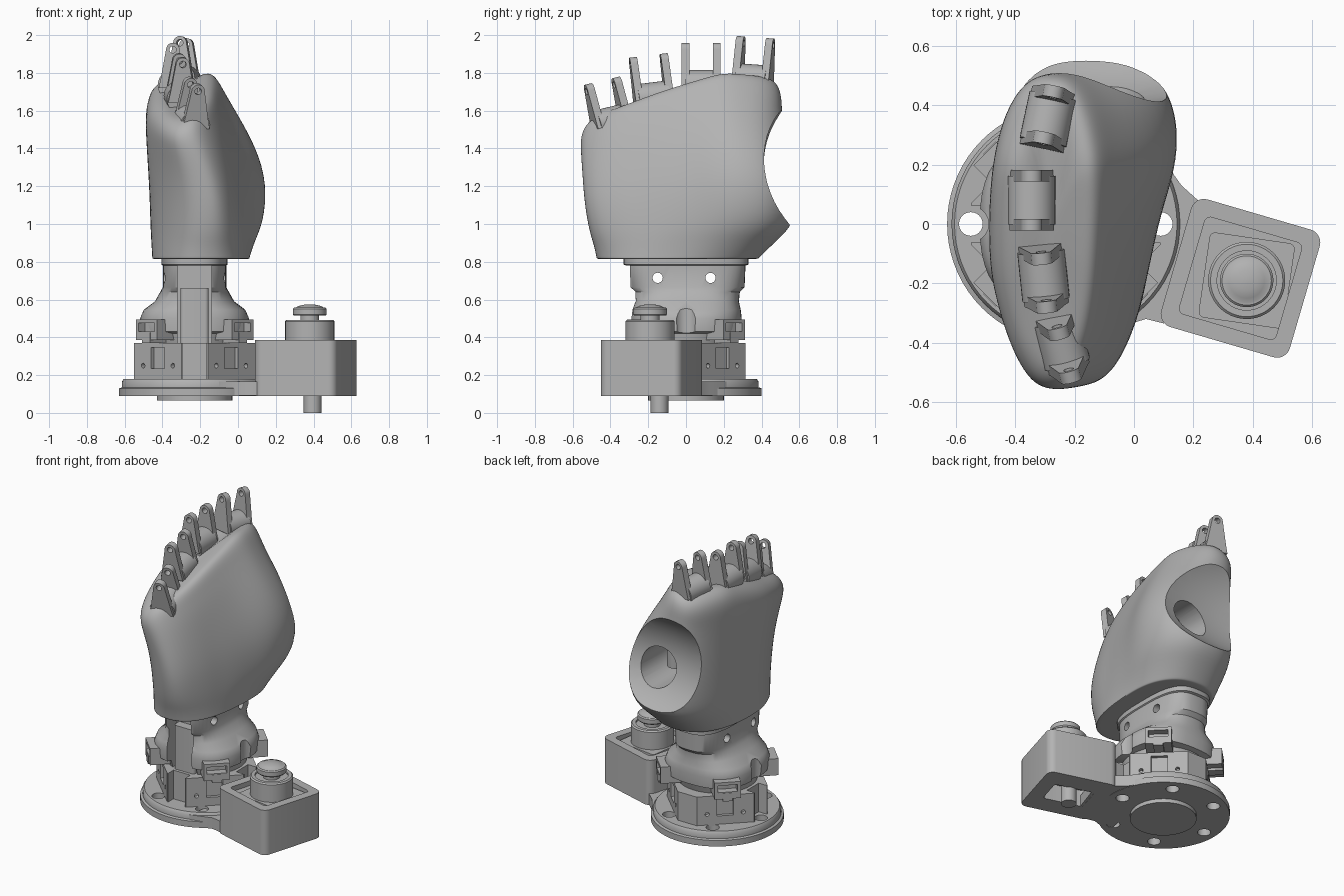
import bpy, bmesh, math
from math import sin, cos, pi, radians
from mathutils import Matrix, Vector

if "Cube" in bpy.data.objects:
    bpy.data.objects.remove(bpy.data.objects["Cube"], do_unlink=True)

grey = bpy.data.materials.new("light_grey")
grey.use_nodes = True
grey.diffuse_color = (0.45, 0.45, 0.45, 1)
grey.node_tree.nodes["Principled BSDF"].inputs["Base Color"].default_value = grey.diffuse_color

CX = -0.23                                   # axis of the base and wrist
BASE = Matrix.Translation((CX, 0, 0))
BOX = Matrix.Rotation(radians(-16.3), 4, "Z")  # frame of the motor housing


def activate(ob):
    bpy.ops.object.select_all(action="DESELECT")
    ob.select_set(True)
    bpy.context.view_layer.objects.active = ob


def loft(name, rings, matrix=Matrix(), subsurf=0, angle=35):
    """Skin a stack of closed rings and cap both ends."""
    bm = bmesh.new()
    loops = [[bm.verts.new(matrix @ Vector(p)) for p in ring] for ring in rings]
    n = len(loops[0])
    for low, high in zip(loops, loops[1:]):
        for i in range(n):
            j = (i + 1) % n
            bm.faces.new((low[i], low[j], high[j], high[i]))
    bm.faces.new(loops[0][::-1])
    bm.faces.new(loops[-1])
    bmesh.ops.recalc_face_normals(bm, faces=bm.faces)
    mesh = bpy.data.meshes.new(name)
    bm.to_mesh(mesh)
    bm.free()
    mesh.materials.append(grey)
    ob = bpy.data.objects.new(name, mesh)
    bpy.context.collection.objects.link(ob)
    activate(ob)
    if subsurf:
        ob.modifiers.new("smooth", "SUBSURF").levels = subsurf
        bpy.ops.object.modifier_apply(modifier="smooth")
    bpy.ops.object.shade_smooth_by_angle(angle=radians(angle))
    return ob


def prism(name, outline, z0, z1, matrix=Matrix()):
    return loft(name, [[(x, y, z) for x, y in outline] for z in (z0, z1)], matrix)


def oval(hx, hy, z, n=48, power=2):
    ring = []
    for i in range(n):
        c, s = cos(2 * pi * i / n), sin(2 * pi * i / n)
        e = 2 / power
        ring.append((math.copysign(hx * abs(c) ** e, c), math.copysign(hy * abs(s) ** e, s), z))
    return ring


def lathe(name, profile, matrix=Matrix(), n=48):
    return loft(name, [oval(r, r, z, n) for r, z in profile], matrix)


def block(name, hx, hy, z0, z1, matrix=Matrix(), r=0.0):
    """Box with rounded vertical corners."""
    pts = []
    for k, (sx, sy) in enumerate(((1, 1), (-1, 1), (-1, -1), (1, -1))):
        for a in ([k * pi / 2 + i * pi / 12 for i in range(7)] if r else [0]):
            pts.append((sx * (hx - r) + r * cos(a), sy * (hy - r) + r * sin(a)))
    return prism(name, pts, z0, z1, matrix)


def cut(target, *cutters):
    for cutter in cutters:
        activate(target)
        mod = target.modifiers.new("cut", "BOOLEAN")
        mod.operation, mod.solver, mod.object = "DIFFERENCE", "EXACT", cutter
        bpy.ops.object.modifier_apply(modifier="cut")
        bpy.data.objects.remove(cutter, do_unlink=True)
    activate(target)
    bpy.ops.object.shade_smooth_by_angle(angle=radians(35))


def lerp_table(table, v):
    for (a, fa), (b, fb) in zip(table, table[1:]):
        if v <= b:
            return fa + (fb - fa) * max(0, (v - a) / (b - a))
    return table[-1][1]


# Base plate: two stepped discs with bolt holes, and a foot under the disc
plate = lathe("base_plate", [(0.4, 0.09), (0.4, 0.13), (0.385, 0.135), (0.385, 0.165), (0.375, 0.18)], BASE, 72)
cut(plate, *[lathe("hole", [(0.04, 0), (0.04, 0.3)],
             BASE @ Matrix.Rotation(k * pi / 3, 4, "Z") @ Matrix.Translation((0.32, 0, 0)), 24)
             for k in range(6)])
lathe("base_foot", [(0.2, 0.065), (0.2, 0.1)], BASE)

# Web that joins the plate to the motor housing, cut clear of the bolt hole
web = prism("plate_web", [(0.0, 0.28), (0.11, 0.2), (0.16, 0.13), (0.21, 0.085), (0.3, 0.0),
                          (0.2, -0.3), (0.1, -0.335), (0.04, -0.32), (-0.1, -0.365)], 0.092, 0.165)
cut(web, lathe("hole", [(0.04, 0), (0.04, 0.3)], BASE @ Matrix.Translation((0.32, 0, 0)), 24))

# Motor housing: rounded box, recessed top, pocket underneath
mid = BOX @ Matrix.Translation((0.396, -0.075, 0))
motor = BOX @ Matrix.Translation((0.418, -0.076, 0))
shaft = Matrix.Translation((0.395, -0.14, 0))
housing = block("motor_housing", 0.226, 0.224, 0.09, 0.387, mid, 0.045)
cut(housing,
    block("recess", 0.17, 0.17, 0.355, 0.5, mid, 0.02),
    block("pocket", 0.13, 0.09, 0, 0.2, mid, 0.02))
block("motor_body", 0.145, 0.145, 0.34, 0.37, motor @ Matrix.Rotation(radians(8), 4, "Z"), 0.02)
lathe("motor_knob", [(0.13, 0.36), (0.13, 0.485), (0.122, 0.493), (0.1, 0.493), (0.1, 0.48), (0.05, 0.48),
                     (0.05, 0.515), (0.085, 0.515), (0.09, 0.522), (0.09, 0.55), (0.083, 0.557), (0.075, 0.557),
                     (0.06, 0.566), (0.035, 0.572), (0.01, 0.575)], motor)
lathe("motor_shaft", [(0.047, 0), (0.047, 0.25)], shaft, 32)

# Lower bracket: octagon with notched short sides; the long diagonals carry connectors
octagon = [(sx * a, sy * b) for sx, sy, a, b in (
    (1, 1, 0.32, 0.07), (1, 1, 0.07, 0.315), (-1, 1, 0.07, 0.315), (-1, 1, 0.32, 0.07),
    (-1, -1, 0.32, 0.07), (-1, -1, 0.07, 0.315), (1, -1, 0.07, 0.315), (1, -1, 0.32, 0.07))]
bracket = prism("lower_bracket", octagon, 0.17, 0.37, BASE)
cut(bracket, *[block("notch", 0.06, 0.062, 0.1, 0.5,
               BASE @ Matrix.Rotation(k * pi / 2, 4, "Z") @ Matrix.Translation((0.32, 0, 0)))
               for k in (0, 2, 3)])
for k in range(4):
    side = BASE @ Matrix.Rotation(pi / 4 + k * pi / 2, 4, "Z")
    face = side @ Matrix.Translation((0.278, 0, 0))
    cut(bracket, block("window", 0.025, 0.05, 0.235, 0.345, face))
    for s in (-1, 1):
        spin = face @ Matrix.Translation((0, s * 0.11, 0.25)) @ Matrix.Rotation(pi / 2, 4, "Y")
        cut(bracket, lathe("screw_hole", [(0.013, -0.03), (0.013, 0.03)], spin, 16))
    plug = block("connector", 0.075, 0.08, 0.385, 0.495, side @ Matrix.Translation((0.285, 0, 0)))
    cut(plug, block("socket", 0.05, 0.06, 0.43, 0.475, side @ Matrix.Translation((0.36, 0, 0))))
    block("connector_clip", 0.06, 0.03, 0.37, 0.425, side @ Matrix.Translation((0.303, 0, 0)))

# Flared wrist with a front channel, side reliefs over the bolts and cross holes
wrist = loft("wrist", [oval(hx, hy, z, 48, p) for hx, hy, z, p in (
    (0.24, 0.24, 0.36, 2), (0.25, 0.26, 0.42, 2), (0.285, 0.29, 0.43, 2.6), (0.29, 0.295, 0.5, 2.6),
    (0.27, 0.29, 0.545, 2.6), (0.21, 0.28, 0.59, 2.5), (0.182, 0.285, 0.64, 2.6), (0.168, 0.31, 0.665, 3),
    (0.168, 0.315, 0.78, 3), (0.175, 0.33, 0.785, 3), (0.175, 0.33, 0.84, 3))], BASE)
cut(wrist, block("channel", 0.09, 0.12, 0.3, 0.78, BASE @ Matrix.Translation((0, -0.3, 0))),
    *[lathe("relief", [(0.06, 0.3), (0.06, 0.6)], BASE @ Matrix.Translation((s * 0.32, 0, 0)), 24) for s in (-1, 1)],
    *[lathe("cross_hole", [(0.027, -0.4), (0.027, 0.4)],
      BASE @ Matrix.Translation((0, y, 0.715)) @ Matrix.Rotation(pi / 2, 4, "Y"), 24) for y in (-0.15, 0.13)])
block("wrist_column", 0.075, 0.08, 0.18, 0.66, BASE @ Matrix.Translation((0, -0.16, 0)), 0.02)

# Hand shell: rings from the wrist to a slanted knuckle line
top_line = [(-0.55, 1.54), (-0.42, 1.6), (-0.1, 1.72), (0.2, 1.81), (0.4, 1.79), (0.6, 1.74)]
palm_line = [(-0.4, 0.54), (-0.2, 0.57), (0, 0.72), (0.2, 1.0), (0.45, 1.22)]  # palm width along the hand
palm_depth = [(0, 0.25), (0.3, 0.95), (0.6, 0.95), (1, 0.2)]        # how strongly it applies
back_line = [(-0.5, 0.82), (-0.15, 1)]                              # back of the hand, narrower in front
levels = [(0, -0.42, 0.05, -0.43, 0.34), (0, -0.455, 0.08, -0.475, 0.385), (0.008, -0.455, 0.08, -0.475, 0.39),
          (0.1, -0.46, 0.11, -0.49, 0.48),
          (0.2, -0.465, 0.145, -0.515, 0.58), (0.4, -0.47, 0.16, -0.54, 0.59), (0.6, -0.48, 0.11, -0.55, 0.55),
          (0.8, -0.49, 0.0, -0.56, 0.51), (0.9, -0.49, -0.06, -0.56, 0.51),
          (0.97, -0.47, -0.1, -0.54, 0.495), (1, -0.42, -0.14, -0.49, 0.45), (0.98, -0.36, -0.2, -0.4, 0.36)]
rings = []
for t, xl, xr, yf, yb in levels:
    ring = []
    for x, y, _ in oval((xr - xl) / 2, (yb - yf) / 2, 0, 32, 2.35):
        y += (yf + yb) / 2
        if x > 0:
            x *= 1 - (1 - lerp_table(palm_line, y)) * lerp_table(palm_depth, t)
        else:
            x *= lerp_table(back_line, y)
        x += (xl + xr) / 2
        top = lerp_table(top_line, y) + 0.3 * min(0, x + 0.25)
        ring.append((x, y, 0.815 + t * (top - 0.815)))
    rings.append(ring)
hand = loft("hand_shell", rings, subsurf=2)

# Thumb seat: a broad scoop with a round bore
dish = [oval(0.85 * sin(a), 0.42 * sin(a), -0.42 * cos(a), 64) for a in [0.02 + i * (pi - 0.04) / 32 for i in range(33)]]
scoop = loft("scoop", dish, Matrix.Translation((-0.16, 0.815, 1.32)) @ Matrix.Rotation(pi / 2, 4, "X"))
bore = lathe("bore", [(0.125, -0.25), (0.125, 0.3)],
             Matrix.Translation((-0.09, 0.42, 1.22)) @ Matrix.Rotation(pi / 2, 4, "X"))
cut(hand, scoop, bore)
lathe("thumb_pivot", [(0.05, -0.06), (0.05, 0.06)], Matrix.Translation((-0.09, 0.24, 1.22)), 32)

# Knuckles: a drum between two drilled prongs; x, y, drum top, gap, twist, tilt
tip = [(0.036 * cos(a), 0.168 + 0.036 * sin(a)) for a in [i * pi / 10 for i in range(11)]]
prong_outline = [(0.075, -0.035), (0.063, 0.02)] + tip + [(-0.063, 0.02), (-0.075, -0.035)]
for x, y, z, gap, twist, tilt in ((-0.245, -0.4, 1.62, 0.155, 15, 13), (-0.305, -0.175, 1.75, 0.165, 6, 7),
                                  (-0.345, 0.08, 1.815, 0.165, 0, 0), (-0.29, 0.355, 1.845, 0.16, -12, -4)):
    frame = (Matrix.Translation((x, y, z - 0.06)) @ Matrix.Rotation(radians(twist), 4, "Z")
             @ Matrix.Rotation(radians(tilt), 4, "X"))
    upright = Matrix.Rotation(pi / 2, 4, "X")
    lathe("knuckle_drum", [(0.08, -gap / 2), (0.08, gap / 2)], frame @ Matrix.Translation((0, 0, -0.02)) @ upright, 32)
    for s in (-1, 1):
        spot = frame @ Matrix.Translation((0, s * gap / 2, 0)) @ upright
        prong = prism("knuckle_prong", prong_outline, -0.02, 0.02, spot)
        cut(prong, lathe("pin_hole", [(0.018, -0.1), (0.018, 0.1)], spot @ Matrix.Translation((0, 0.168, 0)), 16))
